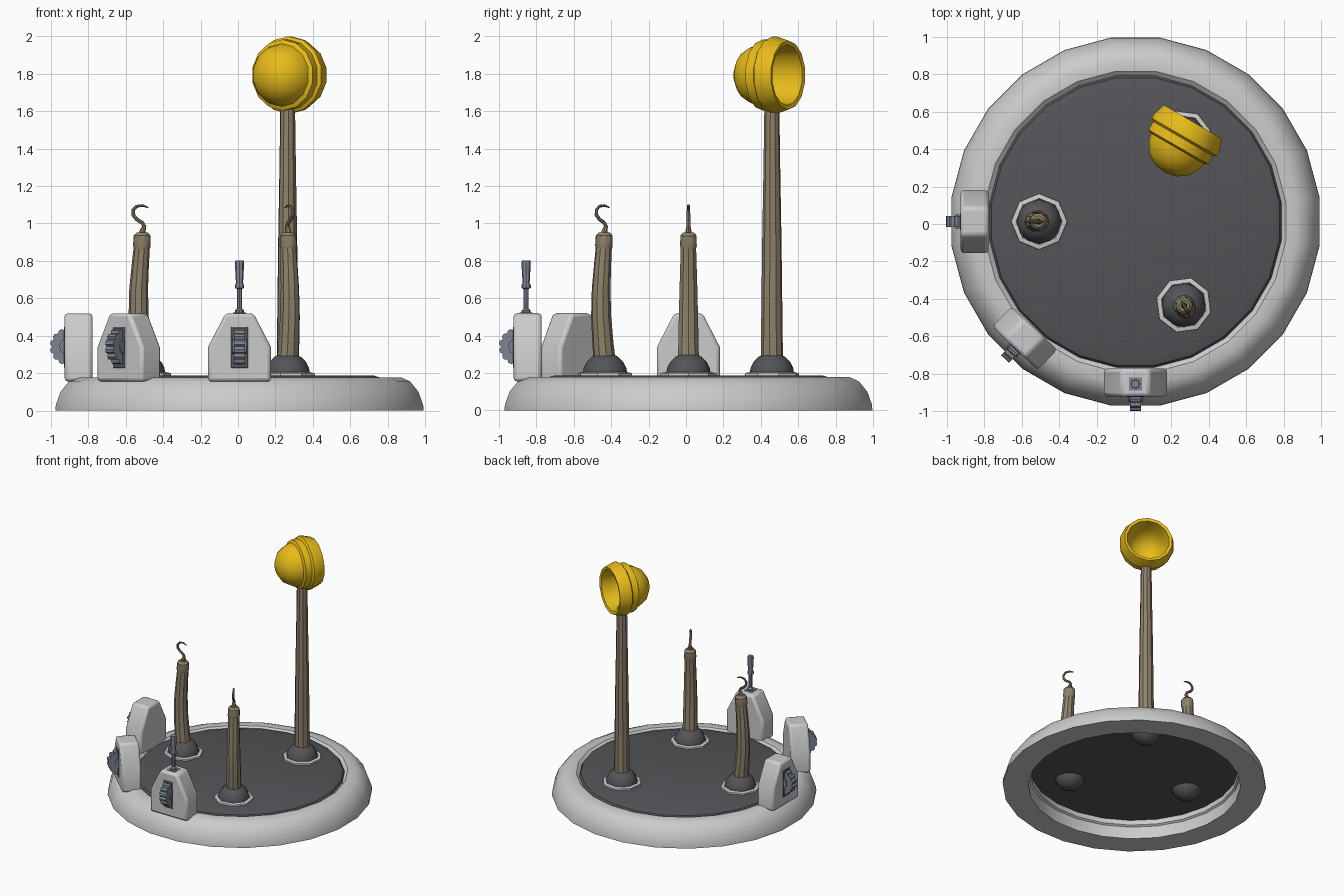
import bpy, bmesh, math
from math import sin, cos, pi, radians
from mathutils import Matrix, Vector

if "Cube" in bpy.data.objects:
    bpy.data.objects.remove(bpy.data.objects["Cube"])

CENTRE = Matrix.Translation((0.008, 0.013, 0))

def material(name, rgb):
    m = bpy.data.materials.new(name)
    m.diffuse_color = (*rgb, 1)
    m.use_nodes = True
    m.node_tree.nodes["Principled BSDF"].inputs["Base Color"].default_value = m.diffuse_color
    return m

DARK = material("dark_plate", (0.09, 0.09, 0.10))
TAN = material("tan_post", (0.27, 0.225, 0.145))
STEEL = material("steel", (0.20, 0.235, 0.28))
YELLOW = material("yellow", (0.80, 0.50, 0.01))

def finish(name, bm, mat=None, matrix=Matrix(), angle=35, bevel=0):
    bmesh.ops.remove_doubles(bm, verts=bm.verts, dist=1e-5)
    bmesh.ops.recalc_face_normals(bm, faces=bm.faces)
    me = bpy.data.meshes.new(name)
    bm.to_mesh(me)
    bm.free()
    ob = bpy.data.objects.new(name, me)
    bpy.context.collection.objects.link(ob)
    ob.matrix_world = matrix
    if mat:
        me.materials.append(mat)
    if bevel:
        b = ob.modifiers.new("bevel", "BEVEL")
        b.width, b.segments = bevel, 2
    bpy.ops.object.select_all(action="DESELECT")
    ob.select_set(True)
    bpy.context.view_layer.objects.active = ob
    bpy.ops.object.shade_smooth_by_angle(angle=radians(angle))
    return ob

def bridge(bm, rings, closed=False):
    n = len(rings[0])
    pairs = list(zip(rings, rings[1:])) + ([(rings[-1], rings[0])] if closed else [])
    for a, b in pairs:
        for i in range(n):
            j = (i + 1) % n
            bm.faces.new((a[i], a[j], b[j], b[i]))

def lathe(profile, sides, closed=False, phase=0.0):
    """Revolve (radius, z) points round z."""
    bm = bmesh.new()
    rings = [[bm.verts.new((r * cos(2 * pi * (i + phase) / sides),
                            r * sin(2 * pi * (i + phase) / sides), z))
              for i in range(sides)] for r, z in profile]
    bridge(bm, rings, closed)
    bmesh.ops.remove_doubles(bm, verts=bm.verts, dist=1e-5)
    return bm

def tube(path, sides):
    """Sweep a circle along (x, z, radius) points in the xz plane."""
    bm = bmesh.new()
    rings = []
    for k, (x, z, r) in enumerate(path):
        p, q = path[max(k - 1, 0)], path[min(k + 1, len(path) - 1)]
        t = Vector((q[0] - p[0], 0, q[1] - p[1])).normalized()
        side = Vector((t.z, 0, -t.x))
        rings.append([bm.verts.new(Vector((x, 0, z)) + side * r * cos(2 * pi * i / sides)
                                   + Vector((0, r * sin(2 * pi * i / sides), 0)))
                      for i in range(sides)])
    bridge(bm, rings)
    bm.faces.new(rings[0])
    bm.faces.new(rings[-1])
    return bm

def extrude(points, depth):
    """Extrude a flat polygon of 3D points by a vector."""
    bm = bmesh.new()
    f = bm.faces.new([bm.verts.new(p) for p in points])
    new = bmesh.ops.extrude_face_region(bm, geom=[f])["geom"]
    bmesh.ops.translate(bm, vec=depth, verts=[v for v in new if isinstance(v, bmesh.types.BMVert)])
    return bm

def box(u0, u1, half, z0, z1):
    return extrude([(u0, -half, z0), (u0, half, z0), (u0, half, z1), (u0, -half, z1)], (u1 - u0, 0, 0))

# Round base: rim and recessed dark plate
finish("base_rim", lathe([(0.992, 0), (0.990, 0.03), (0.965, 0.10), (0.92, 0.155), (0.87, 0.178),
                          (0.81, 0.176), (0.785, 0.155), (0.785, 0.11), (0.80, 0.10), (0.80, 0)],
                         24, True, 0.5), None, CENTRE)
finish("base_plate", lathe([(0, 0.188), (0.72, 0.188), (0.775, 0.172), (0.79, 0.15), (0.75, 0.15), (0, 0.15)],
                           24, False, 0.5), DARK, CENTRE)

# Three ball sockets with posts, 120 degrees apart
BALL = [(0.12 * sin(k * pi / 10), 0.19 + 0.12 * cos(k * pi / 10)) for k in range(11)]
for k, a in enumerate((180, 300, 60)):
    spot = CENTRE @ Matrix.Rotation(radians(a), 4, "Z") @ Matrix.Translation((0.515, 0, 0))
    finish(f"socket_ball_{k}", lathe(BALL, 12), DARK, spot, 40)
    finish(f"socket_ring_{k}", lathe([(0.152, 0.17), (0.149, 0.20), (0.124, 0.205), (0.112, 0.17)], 8, True),
           None, spot)
    if a == 60:
        # Tall post with a bowl facing outwards
        finish("tall_post", tube([(0, 0.25, 0.06), (0, 0.9, 0.052), (0, 1.3, 0.045), (0, 1.64, 0.04)], 10),
               TAN, spot)
        bowl = [(0, -0.205), (0.07, -0.192), (0.125, -0.155), (0.158, -0.10), (0.168, -0.06),
                (0.19, -0.05), (0.19, 0.0), (0.207, 0.012), (0.207, 0.035), (0.185, 0.105),
                (0.162, 0.10), (0.155, 0.0), (0.13, -0.08), (0.08, -0.13), (0, -0.15)]
        finish("bowl", lathe(bowl, 14), YELLOW,
               spot @ Matrix.Translation((-0.005, 0, 1.793)) @ Matrix.Rotation(pi / 2, 4, "Y"), 40)
        continue
    # Bent post with cap and hook
    finish(f"bent_post_{k}", tube([(0, 0.24, 0.06), (0.012, 0.35, 0.057), (0.024, 0.5, 0.054),
                                   (0.024, 0.65, 0.050), (0.015, 0.78, 0.046), (0.007, 0.875, 0.043)], 10),
           TAN, spot)
    finish(f"post_cap_{k}", tube([(0.008, 0.865, 0.043), (0.007, 0.88, 0.047), (0.005, 0.935, 0.045),
                                  (0.005, 0.952, 0.030)], 10), TAN, spot)
    finish(f"hook_{k}", tube([(0.008, 0.93, 0.018), (0.003, 0.96, 0.016), (-0.006, 0.985, 0.011),
                              (0.004, 1.003, 0.010), (0.034, 1.022, 0.010), (0.053, 1.045, 0.010),
                              (0.053, 1.072, 0.009), (0.034, 1.092, 0.008), (0.004, 1.096, 0.007),
                              (-0.028, 1.085, 0.003)], 8), TAN, spot)

# Three control housings on the rim, each with a toothed wheel in a slot
OUTLINE = [(-0.168, 0.155), (0.168, 0.155), (0.168, 0.34), (0.075, 0.52), (-0.075, 0.52), (-0.168, 0.34)]
for k, a in enumerate((180, 226.5, 270)):
    spot = CENTRE @ Matrix.Rotation(radians(a), 4, "Z")
    finish(f"control_housing_{k}", extrude([(0.785, v, z) for v, z in OUTLINE], (0.15, 0, 0)),
           None, spot, 30, 0.018)
    finish(f"wheel_slot_{k}", box(0.90, 0.938, 0.045, 0.228, 0.448), DARK, spot, 30, 0.004)
    teeth = []
    for i in range(14):
        for da, r in ((0.0, 0.088), (0.12, 0.1), (0.30, 0.1)):
            t = 2 * pi * i / 14 + da
            teeth.append((0.913 + r * cos(t), -0.029, 0.342 + r * sin(t)))
    finish(f"wheel_{k}", extrude(teeth, (0, 0.058, 0)), STEEL, spot, 25)
    hub = [(0.913 + 0.05 * cos(i * pi / 5), -0.038, 0.342 + 0.05 * sin(i * pi / 5)) for i in range(10)]
    finish(f"wheel_hub_{k}", extrude(hub, (0, 0.076, 0)), STEEL, spot)

# Upright lever on the front housing
lever = CENTRE @ Matrix.Translation((0, -0.868, 0))
finish("lever_plate", lathe([(0, 0.50), (0.05, 0.50), (0.05, 0.524), (0, 0.524)], 4, False, 0.5), STEEL, lever)
finish("lever", lathe([(0, 0.51), (0.024, 0.51), (0.024, 0.535), (0.014, 0.545), (0.014, 0.65), (0.025, 0.655),
                       (0.025, 0.67), (0.019, 0.68), (0.025, 0.79), (0.022, 0.802), (0, 0.802)], 8),
       STEEL, lever)
